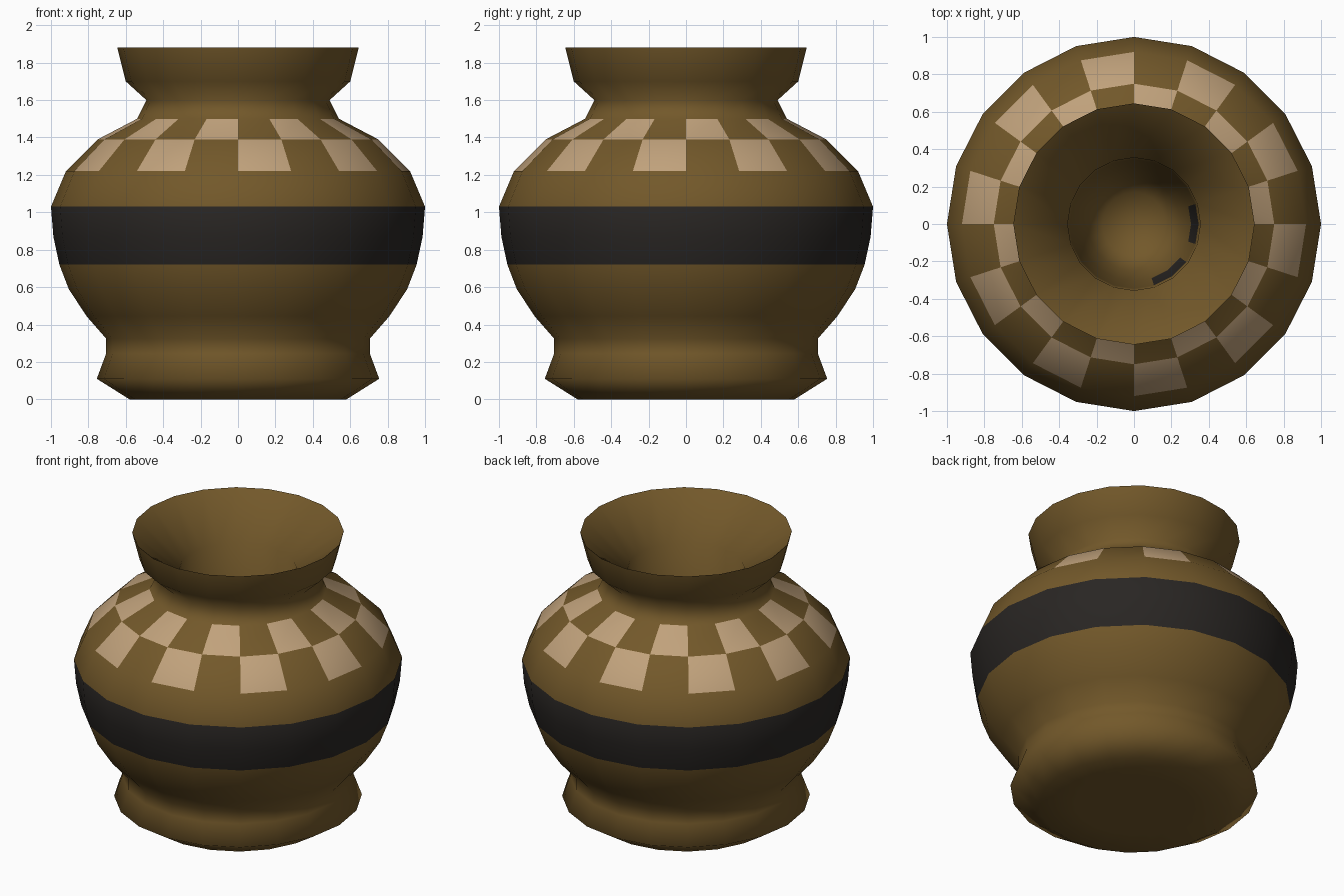
import bpy, bmesh
from math import cos, sin, tau, radians

if "Cube" in bpy.data.objects:
    bpy.data.objects.remove(bpy.data.objects["Cube"])

SIDES = 20


def material(name, rgb):
    m = bpy.data.materials.new(name)
    m.diffuse_color = (*rgb, 1)
    m.use_nodes = True
    m.node_tree.nodes["Principled BSDF"].inputs["Base Color"].default_value = m.diffuse_color
    return m


# Profile (radius, height): underside, outer wall, lip, then inner wall to floor
profile = [
    (0, 0), (0.35, 0), (0.58, 0), (0.755, 0.11), (0.705, 0.245), (0.705, 0.325),
    (0.81, 0.445), (0.905, 0.59), (0.955, 0.72), (0.987, 0.87), (1.0, 1.03),
    (0.92, 1.22), (0.75, 1.39), (0.54, 1.50), (0.49, 1.60), (0.60, 1.70),
    (0.645, 1.88), (0.355, 1.64), (0.345, 1.05), (0.305, 0.72),
    (0.25, 0.45), (0.17, 0.33), (0, 0.30),
]
BROWN, BLACK, TAN = 0, 1, 2


def colour(row, i):
    """Material for a face, from its profile row and its sector."""
    if row in (8, 9):                              # dark belly band
        return BLACK
    if row == 11 and i % 2 or row == 12 and i % 2 == 0:   # shoulder checkers
        return TAN
    if row == 18 and i in (0, 16, 17, 19):         # dark patches inside
        return BLACK
    return BROWN


# Lathe the profile
bm = bmesh.new()
rings = []
for r, z in profile:
    if r == 0:
        rings.append([bm.verts.new((0, 0, z))] * SIDES)
    else:
        rings.append([bm.verts.new((r * cos(tau * i / SIDES), r * sin(tau * i / SIDES), z))
                      for i in range(SIDES)])
for row, (a, b) in enumerate(zip(rings, rings[1:])):
    for i in range(SIDES):
        j = (i + 1) % SIDES
        corners = list(dict.fromkeys((a[i], a[j], b[j], b[i])))
        face = bm.faces.new(corners)
        face.material_index = colour(row, i)
bmesh.ops.recalc_face_normals(bm, faces=bm.faces)

mesh = bpy.data.meshes.new("pot")
bm.to_mesh(mesh)
bm.free()
for m in (material("clay_brown", (0.17, 0.098, 0.023)),
          material("band_black", (0.022, 0.019, 0.017)),
          material("checker_tan", (0.53, 0.36, 0.20))):
    mesh.materials.append(m)
pot = bpy.data.objects.new("pot", mesh)
bpy.context.collection.objects.link(pot)

# Smooth body with a crisp lip
bpy.context.view_layer.objects.active = pot
pot.select_set(True)
bpy.ops.object.shade_smooth_by_angle(angle=radians(100))
